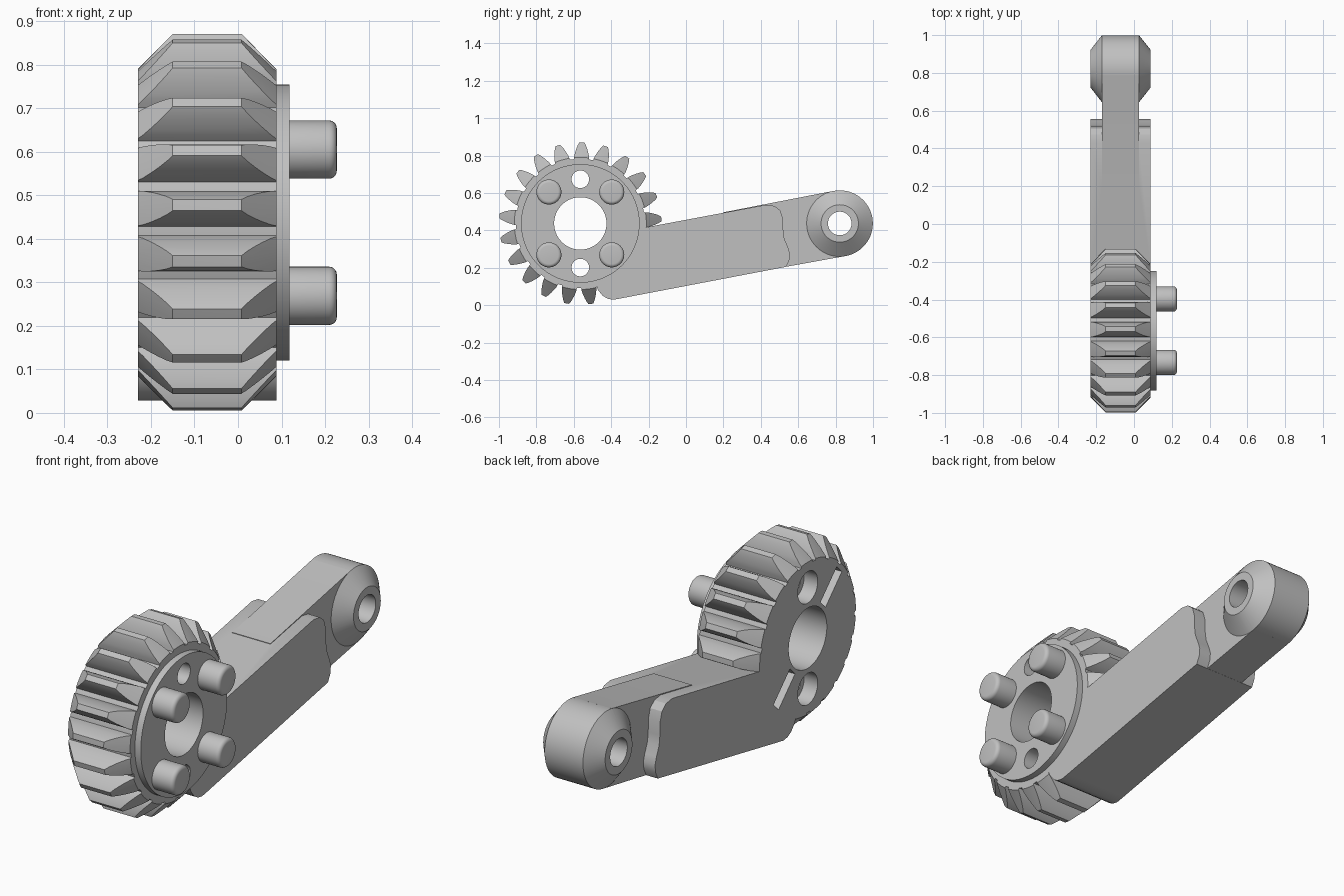
import bpy, bmesh, math
from math import sin, cos, pi, radians

cube = bpy.data.objects.get("Cube")
if cube:
    bpy.data.objects.remove(cube, do_unlink=True)

GREY = (0.53, 0.53, 0.53, 1)
mat = bpy.data.materials.new("light grey")
mat.use_nodes = True
mat.diffuse_color = GREY
mat.node_tree.nodes["Principled BSDF"].inputs["Base Color"].default_value = GREY

GEAR = (-0.565, 0.437)      # gear axis (y, z)
EYE = (0.822, 0.437)        # end eye axis (y, z)
X0, X1 = -0.23, 0.088       # side faces of gear and arm
T0, T1 = -0.17, 0.027       # side faces of the tongue


def finish(bm, name):
    bmesh.ops.recalc_face_normals(bm, faces=bm.faces)
    me = bpy.data.meshes.new(name)
    bm.to_mesh(me)
    bm.free()
    me.materials.append(mat)
    ob = bpy.data.objects.new(name, me)
    bpy.context.collection.objects.link(ob)
    return ob


def loft(rings, name):
    """Skin matching rings of points and close both ends."""
    bm = bmesh.new()
    loops = [[bm.verts.new(p) for p in ring] for ring in rings]
    n = len(loops[0])
    for a, b in zip(loops, loops[1:]):
        for i in range(n):
            j = (i + 1) % n
            bm.faces.new((a[i], a[j], b[j], b[i]))
    bm.faces.new(loops[0])
    bm.faces.new(loops[-1])
    return finish(bm, name)


def prism(outline, xa, xb, name):
    return loft([[(x, y, z) for y, z in outline] for x in (xa, xb)], name)


def lathe(profile, centre, name, seg=64):
    """Turn (x, radius) pairs about an axis along x."""
    return loft([[(x, centre[0] + r * cos(2 * pi * i / seg),
                   centre[1] + r * sin(2 * pi * i / seg)) for i in range(seg)]
                 for x, r in profile], name)


def boolean(ob, tool, operation):
    mod = ob.modifiers.new("cut", 'BOOLEAN')
    mod.operation = operation
    mod.solver = 'EXACT'
    mod.object = tool
    bpy.context.view_layer.objects.active = ob
    bpy.ops.object.modifier_apply(modifier=mod.name)
    bpy.data.objects.remove(tool, do_unlink=True)


def smooth(ob, angle=28):
    ob.data.shade_smooth()
    ob.data.set_sharp_from_angle(angle=radians(angle))


def around(r, angle):
    return GEAR[0] + r * cos(angle), GEAR[1] + r * sin(angle)


# Gear outline: teeth all round except where the arm joins
PITCH, FIRST, TEETH, ROOT = 2 * pi / 21, radians(3.2), 17, 0.345
flank = [(ROOT, 0.041), (0.365, 0.039), (0.385, 0.034), (0.403, 0.028),
         (0.42, 0.021), (0.434, 0.013)]
side = [(r, w / r) for r, w in flank]
outline = []
for k in range(TEETH):
    mid = FIRST + k * PITCH
    outline += [around(r, mid - a) for r, a in side]
    outline += [around(r, mid + a) for r, a in reversed(side)]
    start = mid + side[0][1]
    step_count = 4 if k < TEETH - 1 else 28
    gap = PITCH * (1 if k < TEETH - 1 else 22 - TEETH) - 2 * side[0][1]
    outline += [around(ROOT, start + gap * i / step_count) for i in range(1, step_count)]
body = prism(outline, X0, X1, "geared_lever")

# Bevel the tooth ends with a turned blank
blank = lathe([(X0, 0.353), (-0.15, 0.434), (0.008, 0.434), (X1, 0.353)],
              GEAR, "gear_blank", 168)
boolean(body, blank, 'INTERSECT')

# Thick arm with a wavy end
arm = [(-0.32, 0.397), (-0.21, 0.417), (0.43, 0.537), (0.475, 0.53), (0.505, 0.505),
       (0.519, 0.46), (0.52, 0.40), (0.526, 0.355), (0.545, 0.31), (0.556, 0.275),
       (0.552, 0.24), (0.535, 0.205), (-0.35, 0.036), (-0.39, 0.029), (-0.42, 0.035),
       (-0.445, 0.05), (-0.47, 0.08), (-0.5, 0.16)]
boolean(body, prism(arm, X0, X1, "arm"), 'UNION')

# Thin tongue running tangent to the end eye
tilt, R = radians(10.6), 0.177
ny, nz = -sin(tilt) * R, cos(tilt) * R
ty, tz = cos(tilt) * 0.6, sin(tilt) * 0.6
tongue = [(EYE[0] + ny, EYE[1] + nz), (EYE[0] - ny, EYE[1] - nz),
          (EYE[0] - ny - ty, EYE[1] - nz - tz + 0.004),
          (EYE[0] + ny - ty, EYE[1] + nz - tz - 0.004)]
boolean(body, prism(tongue, T0, T1, "tongue"), 'UNION')

# End eye with conical cheeks
eye = lathe([(X0, 0.1), (T0, R), (T1, R), (X1, 0.1)], EYE, "end_eye")
boolean(body, eye, 'UNION')

# Raised hub plate on the left side of the gear
plate = lathe([(X1 - 0.01, 0.317), (0.118, 0.317)], GEAR, "hub_plate", 96)

# Bores through the eye, gear and plate
boolean(body, lathe([(-0.4, 0.063), (0.4, 0.063)], EYE, "eye_bore"), 'DIFFERENCE')
for part in (body, plate):
    boolean(part, lathe([(-0.4, 0.14), (0.4, 0.14)], GEAR, "gear_bore"), 'DIFFERENCE')
    for s in (1, -1):
        spot = (GEAR[0], GEAR[1] + s * 0.236)
        boolean(part, lathe([(-0.4, 0.047), (0.4, 0.047)], spot, "small_hole", 40),
                'DIFFERENCE')

# Counterbores and diagonal slots on the right face of the gear
for s in (1, -1):
    spot = (GEAR[0], GEAR[1] + s * 0.236)
    boolean(body, lathe([(-0.4, 0.073), (X0 + 0.07, 0.073)], spot, "counterbore", 40),
            'DIFFERENCE')
    d = 0.5 ** 0.5
    cy, cz = GEAR[0] - s * 0.172, GEAR[1] + s * 0.172
    slot = [(cy + d * (-u + v), cz + d * (u + v))
            for u, v in ((-0.085, -0.026), (0.085, -0.026), (0.085, 0.026), (-0.085, 0.026))]
    boolean(body, prism(slot, -0.4, X0 + 0.035, "slot"), 'DIFFERENCE')

smooth(body)
smooth(plate)

# Four drive pins with rounded tips
tip = [(0.227 - 0.018 * (1 - sin(a)), 0.067 - 0.018 * (1 - cos(a)))
       for a in (i * pi / 10 for i in range(6))]
for sy, top in ((-1, "front"), (1, "back")):
    for sz, level in ((-1, "lower"), (1, "upper")):
        pin = lathe([(0.11, 0.067)] + tip,
                    (GEAR[0] + sy * 0.168, GEAR[1] + sz * 0.168),
                    f"{level}_{top}_pin", 40)
        smooth(pin)
